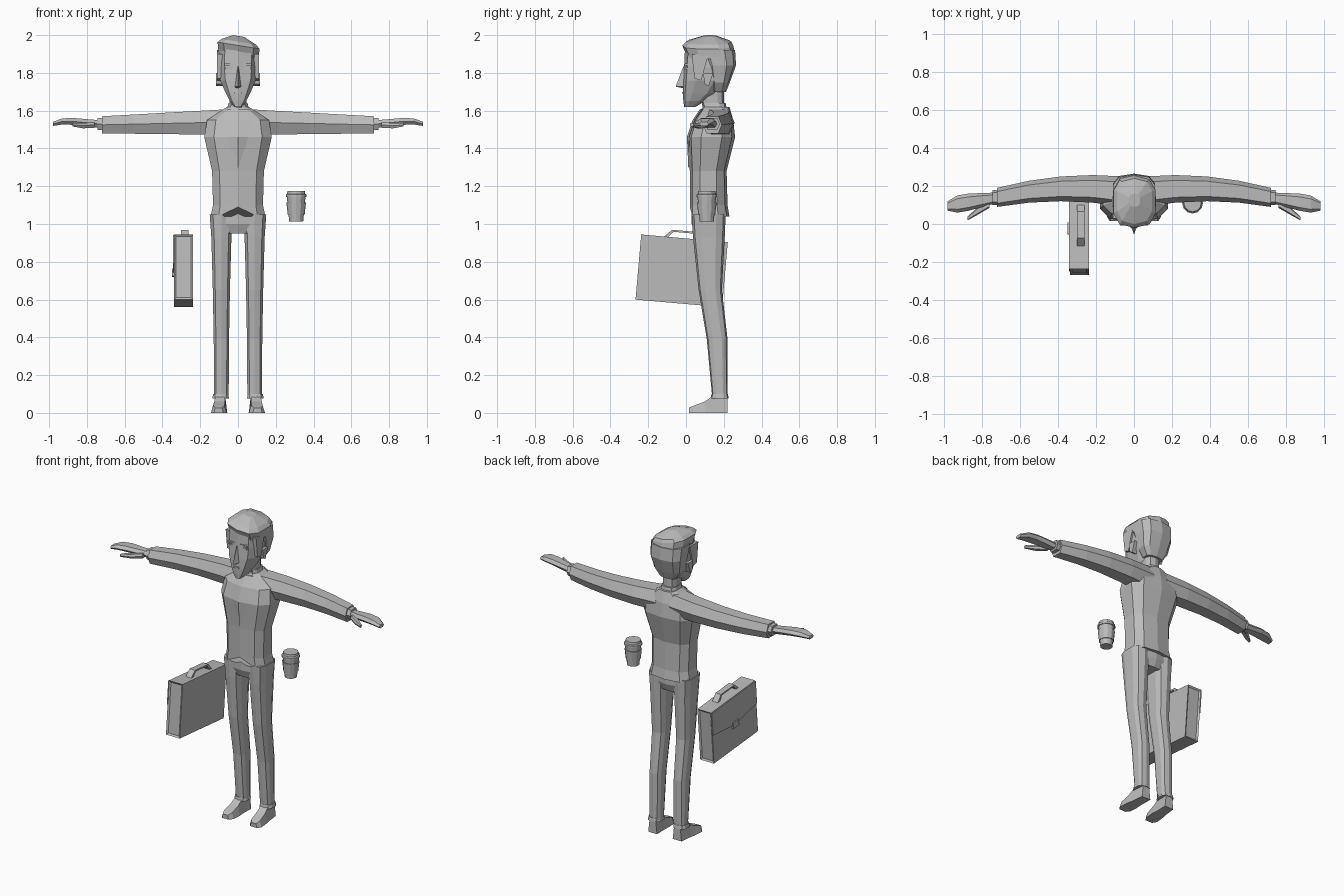
import bpy, bmesh, math
from mathutils import Matrix, Vector

default_cube = bpy.data.objects.get("Cube")
if default_cube:
    bpy.data.objects.remove(default_cube, do_unlink=True)

clay = bpy.data.materials.new("clay_grey")
clay.use_nodes = True
clay.diffuse_color = (.5, .5, .5, 1)
clay.node_tree.nodes["Principled BSDF"].inputs["Base Color"].default_value = clay.diffuse_color

SIDES = {"left": 1, "right": -1}


def finish(name, bm):
    bmesh.ops.recalc_face_normals(bm, faces=bm.faces)
    mesh = bpy.data.meshes.new(name)
    bm.to_mesh(mesh)
    bm.free()
    mesh.materials.append(clay)
    obj = bpy.data.objects.new(name, mesh)
    bpy.context.collection.objects.link(obj)
    return obj


def loft(name, rings):
    """Skin a list of equal-length point rings and cap both ends."""
    bm = bmesh.new()
    loops = [[bm.verts.new(point) for point in ring] for ring in rings]
    count = len(loops[0])
    for lower, upper in zip(loops, loops[1:]):
        for i in range(count):
            j = (i + 1) % count
            bm.faces.new((lower[i], lower[j], upper[j], upper[i]))
    bm.faces.new(loops[0])
    bm.faces.new(loops[-1])
    return finish(name, bm)


def section(sides):
    """Squared-off unit ellipse; the first point faces the front."""
    def soften(value):
        return math.copysign(abs(value) ** .7, value)
    angles = [math.tau * i / sides for i in range(sides)]
    return [(soften(math.sin(a)), -soften(math.cos(a))) for a in angles]


def upright(rows, center_x=0, lean=0):
    """Rings stacked in z; each row is height, half width, front y, back y."""
    rings = []
    for z, half, front, back in rows:
        middle, depth = (front + back) / 2, (back - front) / 2
        rings.append([Vector((center_x + u * half, middle + v * depth, z + lean * u * half))
                      for u, v in section(10)])
    return rings


def sideways(rows, side):
    """Rings stacked in x; each row is x, centre y, centre z, half depth, half height."""
    return [[(side * x, y + v * depth, z + u * height) for u, v in section(6)]
            for x, y, z, depth, height in rows]


def box(name, center, size):
    bm = bmesh.new()
    bmesh.ops.create_cube(bm, size=1)
    bmesh.ops.scale(bm, vec=size, verts=bm.verts)
    bmesh.ops.translate(bm, vec=center, verts=bm.verts)
    return finish(name, bm)


def prism(name, outline, start, end):
    """Extrude a (y, z) outline between two x positions."""
    return loft(name, [[(x, y, z) for y, z in outline] for x in (start, end)])


# Jacket body, with a notch at the front of the hem
jacket = upright([(1.04, .15, .02, .23), (1.1, .137, .02, .22), (1.28, .142, .02, .215),
                  (1.46, .185, .01, .26), (1.55, .17, .04, .25), (1.62, .06, .09, .23)])
jacket[0][0].z += .05
loft("jacket", jacket)

# Shirt opening, a shallow ridge widening from the button to the collar
shirt = []
for z, half, y in [(1.3, .004, .017), (1.46, .055, .01), (1.55, .075, .04), (1.61, .055, .08)]:
    shirt.append([(-half, y + .005, z), (0, y - .005, z), (half, y + .005, z), (0, y + .03, z)])
loft("shirt_front", shirt)

# Collar, neck and hips
loft("collar", upright([(1.59, .065, .085, .22), (1.64, .052, .09, .21)]))
loft("neck", upright([(1.6, .045, .09, .2), (1.74, .05, .07, .2)]))
loft("hips", upright([(.95, .11, .05, .19), (1, .135, .03, .21), (1.08, .132, .03, .21)]))


def sleeve_row(t):
    """Arm from shoulder to wrist, tapering and sweeping forward."""
    return (.05 + .67 * t, .17 + .09 * t - .12 * t * t, 1.54 - .015 * t,
            .08 - .03 * t, .075 - .025 * t)


for label, s in SIDES.items():
    # Sleeve, shirt cuff, hand and thumb
    loft(label + "_sleeve", sideways([sleeve_row(i / 4) for i in range(5)], s))
    loft(label + "_shirt_cuff", sideways(
        [(x, .14, 1.53, .04, .035) for x in (.7, .745)], s))
    loft(label + "_hand", sideways([
        (.74, .135, 1.53, .03, .022), (.87, .115, 1.543, .045, .02),
        (.93, .105, 1.543, .045, .018), (.98, .095, 1.53, .025, .012)], s))
    loft(label + "_thumb", sideways([
        (.76, .105, 1.525, .02, .017), (.82, .07, 1.52, .02, .015),
        (.875, .03, 1.525, .01, .01)], s))

    # Trouser leg with a flared hem
    loft(label + "_trouser_leg", upright([
        (1.05, .064, .03, .21), (.93, .055, .037, .205), (.65, .047, .067, .19),
        (.39, .042, .11, .22), (.09, .04, .138, .22)], s * .088))
    loft(label + "_trouser_hem", upright([
        (.1, .041, .135, .222), (.077, .046, .13, .226)], s * .092))

    # Shoe, lofted from heel to toe
    shoe = []
    for y, top, half in [(.22, .085, .032), (.135, .085, .036), (.1, .06, .041),
                         (.04, .038, .042), (.015, .027, .025)]:
        x = s * (.104 - y / 15)
        shoe.append([(x - half, y, 0), (x + half, y, 0),
                     (x + half * .7, y, top), (x - half * .7, y, top)])
    loft(label + "_shoe", shoe)

    # Ear, sideburn, eye and brow
    prism(label + "_ear", [(.09, 1.8), (.1, 1.74), (.12, 1.73), (.145, 1.8)], s * .08, s * .116)
    prism(label + "_sideburn", [(.03, 1.9), (.045, 1.77), (.08, 1.76), (.12, 1.9)],
          s * .08, s * .111)
    box(label + "_eye", (s * .045, .007, 1.825), (.04, .02, .012))
    box(label + "_brow", (s * .045, .003, 1.845), (.055, .02, .01))

# Head, nose and mouth
loft("head", upright([
    (1.62, .02, -.01, .05), (1.65, .045, -.014, .1), (1.69, .066, -.017, .16),
    (1.76, .097, -.015, .215), (1.83, .105, -.01, .235), (1.94, .1, -.005, .235)]))
loft("nose", [[(-half, .01, z), (0, tip, z), (half, .01, z)] for z, half, tip in
              [(1.72, .022, -.02), (1.727, .024, -.055), (1.835, .011, -.014)]])
box("mouth", (0, -.01, 1.695), (.035, .02, .01))

# Hair: cropped back and a swept crown that leans to one side
loft("hair_back", upright([(1.7, .06, .13, .212), (1.75, .095, .12, .232),
                           (1.84, .113, .09, .265), (1.92, .115, .06, .26)]))
loft("hair_crown", upright([(1.89, .11, .005, .262), (1.945, .115, -.02, .25),
                            (1.965, .095, 0, .24), (1.995, .03, .09, .16)], .003, -.16))

# Briefcase body with recessed narrow ends
bm = bmesh.new()
bmesh.ops.create_cube(bm, size=1)
bmesh.ops.scale(bm, vec=(.1, .46, .346), verts=bm.verts)
ends = [face for face in bm.faces if abs(face.normal.y) > .9]
bmesh.ops.inset_individual(bm, faces=ends, thickness=.015, depth=-.008)
briefcase = [finish("briefcase_body", bm)]

# Briefcase flap, clasp and arched handle
briefcase.append(prism("briefcase_flap", [
    (-.23, .17), (-.23, .02), (0, -.015), (.23, .02), (.23, .17)], -.055, -.048))
briefcase.append(box("briefcase_clasp", (-.057, 0, -.01), (.01, .06, .04)))
arch = [(-.11, .17), (-.07, .212), (.07, .212), (.11, .17)]
inner_arch = [(y * .87, z - .01) for y, z in reversed(arch)]
briefcase.append(prism("briefcase_handle", arch + inner_arch, -.013, .027))
for part in briefcase:
    part.matrix_world = (Matrix.Translation((-.288, -.023, .752))
                         @ Matrix.Rotation(math.radians(-5), 4, "X"))


# Takeaway cup with sleeve and lid, turned from a profile
def turned(name, profile, sides=12):
    angles = [math.tau * i / sides for i in range(sides)]
    loft(name, [[(.308 + radius * math.cos(a), .11 + radius * math.sin(a), z) for a in angles]
                for radius, z in profile])


turned("cup", [(.037, 1.012), (.05, 1.15)])
turned("cup_sleeve", [(.043, 1.05), (.045, 1.05), (.052, 1.115), (.047, 1.115)])
turned("cup_lid", [(.055, 1.143), (.055, 1.155), (.048, 1.16), (.046, 1.175)])
